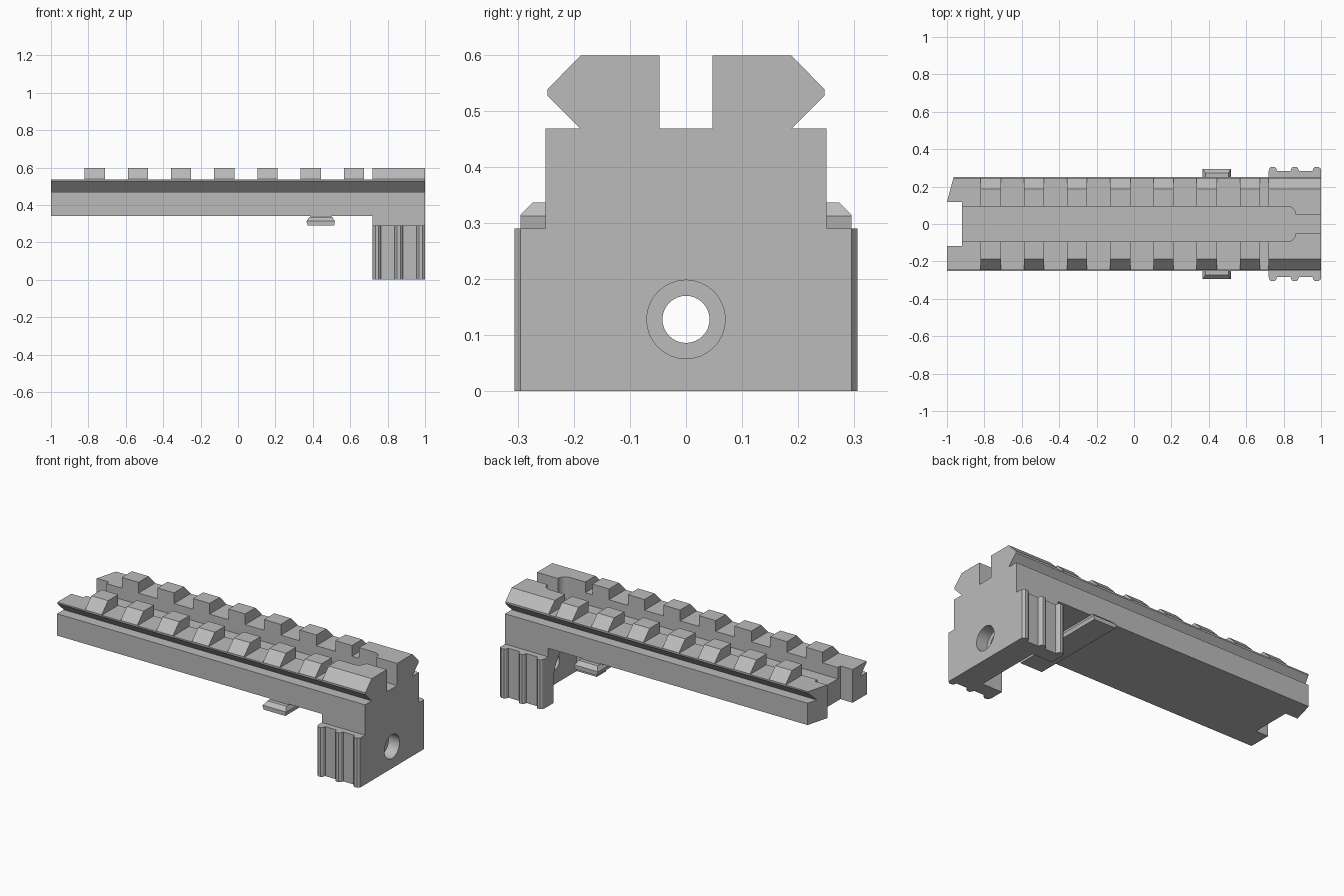
import bpy
import bmesh
import math
from mathutils import Vector

cube = bpy.data.objects.get("Cube")
if cube:
    bpy.data.objects.remove(cube, do_unlink=True)

grey = bpy.data.materials.new("plain grey")
grey.use_nodes = True
COLOUR = (0.5, 0.5, 0.5, 1)
grey.diffuse_color = COLOUR
grey.node_tree.nodes["Principled BSDF"].inputs["Base Color"].default_value = COLOUR


def prism(name, outline, axis, start, end):
    """Extrude an outline: (y, z) along x, (x, z) along y, or (x, y) along z."""
    place = {"x": lambda a, b: (start, a, b),
             "y": lambda a, b: (a, start, b),
             "z": lambda a, b: (a, b, start)}[axis]
    bm = bmesh.new()
    face = bm.faces.new([bm.verts.new(place(a, b)) for a, b in outline])
    step = Vector([(end - start) * (axis == k) for k in "xyz"])
    top = bmesh.ops.extrude_face_region(bm, geom=[face])["geom"]
    bmesh.ops.translate(bm, vec=step, verts=[v for v in top if isinstance(v, bmesh.types.BMVert)])
    bmesh.ops.recalc_face_normals(bm, faces=bm.faces)
    mesh = bpy.data.meshes.new(name)
    bm.to_mesh(mesh)
    bm.free()
    mesh.materials.append(grey)
    obj = bpy.data.objects.new(name, mesh)
    bpy.context.collection.objects.link(obj)
    return obj


def box(name, x0, x1, y0, y1, z0, z1):
    return prism(name, [(x0, y0), (x1, y0), (x1, y1), (x0, y1)], "z", z0, z1)


def arc(cx, cy, r, a0, a1, n):
    angles = [math.radians(a0 + (a1 - a0) * i / n) for i in range(n + 1)]
    return [(cx + r * math.cos(a), cy + r * math.sin(a)) for a in angles]


def mirrored(half):
    """Close an outline by mirroring its half across the second axis."""
    return half + [(-a, b) for a, b in reversed(half)]


def combine(obj, others, operation="DIFFERENCE"):
    """Apply booleans to obj and remove the helper objects."""
    for other in others:
        other.hide_render = True
        mod = obj.modifiers.new("combine", "BOOLEAN")
        mod.object, mod.operation, mod.solver = other, operation, "EXACT"
    graph = bpy.context.evaluated_depsgraph_get()
    result = bpy.data.meshes.new_from_object(obj.evaluated_get(graph))
    obj.modifiers.clear()
    obj.data = result
    for other in others:
        bpy.data.objects.remove(other, do_unlink=True)


def smooth(obj):
    bpy.ops.object.select_all(action="DESELECT")
    obj.select_set(True)
    bpy.context.view_layer.objects.active = obj
    bpy.ops.object.shade_smooth_by_angle(angle=math.radians(25))


# Rail bar: body with dovetail top
section = mirrored([(0.25, 0.34), (0.25, 0.468), (0.188, 0.468),
                    (0.247, 0.527), (0.247, 0.538), (0.188, 0.598)])
rail = prism("rail", section, "x", -1, 1)

# Cross slots between the teeth
TOOTH, PITCH, FIRST = 0.108, 0.231, -0.82
cutters = [box("slot", -1.1, FIRST, -0.4, 0.4, 0.535, 0.7)]
for i in range(7):
    x0 = FIRST + i * PITCH + TOOTH
    x1 = x0 + PITCH - TOOTH if i < 6 else 0.72
    cutters.append(box("slot", x0, x1, -0.4, 0.4, 0.535, 0.7))

# Long channel with a rounded end, and the narrow slot beyond it
channel = [(-1.1, -0.094)] + arc(0.82, -0.049, 0.045, -90, 0, 8)
channel += arc(0.82, 0.049, 0.045, 0, 90, 8) + [(-1.1, 0.094)]
cutters.append(prism("channel", channel, "z", 0.468, 0.7))
cutters.append(box("narrow_slot", 0.8, 1.1, -0.047, 0.047, 0.468, 0.7))

# End notch and slanted corner
cutters.append(box("end_notch", -1.1, -0.92, -0.118, 0.118, 0.2, 0.7))
cutters.append(prism("slanted_corner", [(-1, 0.118), (-0.962, 0.26), (-1.1, 0.26), (-1.1, 0.118)],
                     "z", 0.2, 0.7))
combine(rail, cutters)
smooth(rail)

# Clamp: ribbed grips on both sides below a neck
grip = []
for x in (0.72, 0.837, 0.955):
    grip += [(x, 0.283), (x + 0.005, 0.298), (x + 0.014, 0.306),
             (x + 0.031, 0.306), (x + 0.04, 0.298), (x + 0.045, 0.283)]
grip[-1] = (1, 0.295)
outline = grip + [(x, -y) for x, y in reversed(grip)]
clamp = prism("clamp", outline, "z", 0, 0.29)
combine(clamp, [box("neck", 0.72, 1, -0.25, 0.25, 0.25, 0.34)], "UNION")

# Arched hollow behind the end wall, and the stepped screw hole
HOLE_Z = 0.128
arch = [(0.2, -0.1)] + arc(0, HOLE_Z, 0.2, 0, 180, 32) + [(-0.2, -0.1)]
combine(clamp, [
    prism("arch", arch, "x", 0.6, 0.85),
    prism("screw_hole", arc(0, HOLE_Z, 0.042, 0, 348.75, 31), "x", 0.8, 1.1),
    prism("screw_recess", arc(0, HOLE_Z, 0.07, 0, 348.75, 31), "x", 0.93, 1.1),
])
smooth(clamp)

# Cross lug under the rail, with chamfered ends
lug = prism("cross_lug", [(0.372, 0.29), (0.514, 0.29), (0.518, 0.312), (0.503, 0.34),
                          (0.385, 0.34), (0.366, 0.312)], "y", -0.295, 0.295)
for side in (-1, 1):
    combine(lug, [prism("lug_chamfer", [(side * 0.295, 0.314), (side * 0.265, 0.344),
                                        (side * 0.4, 0.344), (side * 0.4, 0.314)], "x", 0.3, 0.6)])
combine(lug, [box("lug_trim", 0.3, 0.6, -0.4, 0.4, 0.336, 0.4)])
lug_core = box("lug_core", 0.387, 0.501, -0.25, 0.25, 0.33, 0.34)
